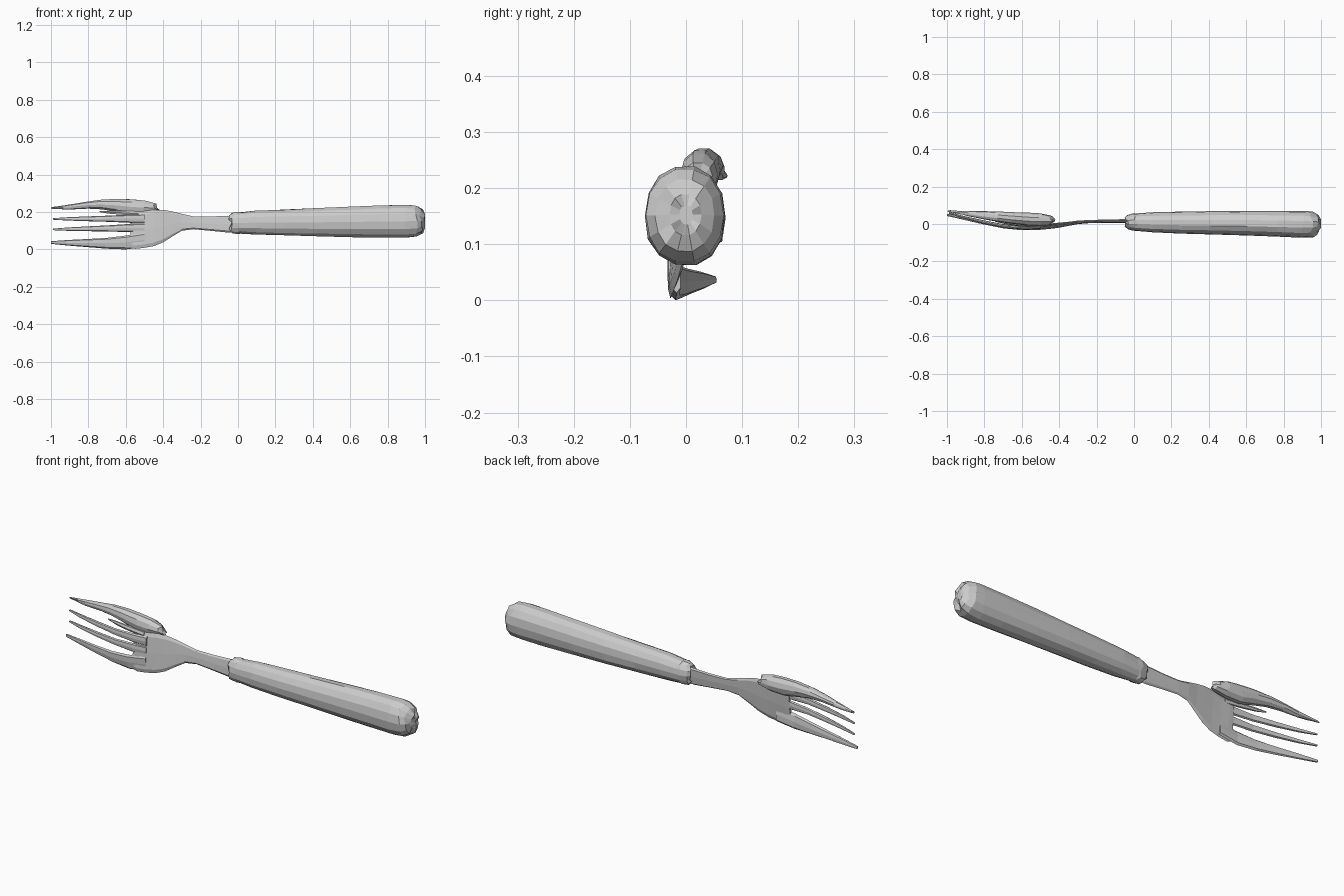
import bpy, bmesh, math, random

random.seed(4)


def loft(name, stations, sides=8, power=1.0, tilt=0.0, jitter=0.0):
    """Skin rounded sections along x; each station is (x, z0, z1, y0, y1)."""
    bm = bmesh.new()
    rings = []
    for x, z0, z1, y0, y1 in stations:
        ring = []
        for i in range(sides):
            a = 2 * math.pi * i / sides
            c, s = math.cos(a), math.sin(a)
            c = math.copysign(abs(c) ** power, c)
            s = math.copysign(abs(s) ** power, s)
            k = 1 - random.uniform(0, jitter)
            dz = s * k * (z1 - z0) / 2
            y = (y0 + y1) / 2 + c * k * (y1 - y0) / 2 + tilt * dz
            dx = random.uniform(-jitter, jitter) * 0.3
            ring.append(bm.verts.new((min(x + dx, 1.0), y, (z0 + z1) / 2 + dz)))
        rings.append(ring)
    for r, q in zip(rings, rings[1:]):
        for i in range(sides):
            j = (i + 1) % sides
            bm.faces.new((r[i], r[j], q[j], q[i]))
    bm.faces.new(rings[0])
    bm.faces.new(rings[-1])
    bmesh.ops.recalc_face_normals(bm, faces=bm.faces)
    me = bpy.data.meshes.new(name)
    bm.to_mesh(me)
    bm.free()
    ob = bpy.data.objects.new(name, me)
    bpy.context.collection.objects.link(ob)
    return ob


# Worn, faceted oval handle with a rounded butt
loft("handle", [
    (-0.042, .100, .185, -.015, .035), (-0.03, .083, .198, -.030, .048),
    (0.00, .080, .203, -.036, .058), (0.015, .083, .200, -.038, .058),
    (0.10, .078, .210, -.046, .064), (0.25, .072, .216, -.053, .068),
    (0.42, .067, .223, -.058, .071), (0.60, .063, .231, -.063, .072),
    (0.77, .060, .238, -.069, .072), (0.90, .059, .242, -.075, .071),
    (0.95, .066, .237, -.073, .068), (0.98, .085, .218, -.056, .052),
    (0.995, .115, .190, -.030, .028), (1.0, .135, .170, -.012, .012),
], sides=14, power=0.93, jitter=0.035)

# Flat neck flaring into the palm
loft("neck_and_palm", [
    (0.00, .095, .180, .008, .024), (-0.05, .090, .180, .008, .024),
    (-0.15, .100, .176, .008, .022), (-0.24, .108, .177, .006, .020),
    (-0.30, .100, .190, .002, .016), (-0.35, .070, .203, -.006, .008),
    (-0.40, .038, .212, -.014, .002), (-0.45, .018, .212, -.020, -.004),
    (-0.50, .009, .205, -.024, -.008), (-0.55, .003, .198, -.026, -.010),
    (-0.575, .012, .190, -.024, -.012),
], power=0.6, tilt=0.10)

# Lower outer tine
loft("tine_lower", [
    (-0.50, .013, .090, -.031, -.010), (-0.60, 0, .074, -.033, -.012),
    (-0.70, .004, .062, -.023, .000), (-0.80, .012, .056, -.003, .017),
    (-0.90, .020, .051, .020, .036), (-1.0, .030, .044, .043, .055),
], power=0.8, tilt=-0.1)

# Two slim middle tines
for name, root, tip in (("tine_middle_low", .116, .107), ("tine_middle_high", .165, .163)):
    path = [(-0.50, .024, -.017, .009), (-0.58, .022, -.020, .009),
            (-0.68, .017, -.013, .009), (-0.80, .013, .010, .009),
            (-0.91, .009, .036, .007), (-0.99, .004, .060, .005)]
    st = []
    for x, h, y, t in path:
        z = root + (tip - root) * (-0.5 - x) / 0.49
        st.append((x, z - h, z + h, y - t, y + t))
    loft(name, st, power=0.8)

# Swollen upper tine, rolled backwards
loft("tine_upper", [
    (-0.425, .203, .222, .010, .030), (-0.445, .196, .247, -.006, .048),
    (-0.50, .184, .264, -.012, .058), (-0.57, .182, .271, -.010, .061),
    (-0.65, .198, .273, .000, .064), (-0.73, .212, .268, .012, .067),
    (-0.80, .217, .258, .024, .069), (-0.88, .213, .244, .042, .069),
    (-0.94, .214, .234, .054, .071), (-0.985, .217, .227, .064, .074),
], sides=10, jitter=0.04)

# Torn sliver beside the upper tine
loft("tine_sliver", [
    (-0.52, .175, .205, -.018, .002), (-0.62, .184, .208, -.012, .010),
    (-0.69, .190, .208, .000, .014), (-0.74, .199, .205, .012, .018),
], sides=6)
